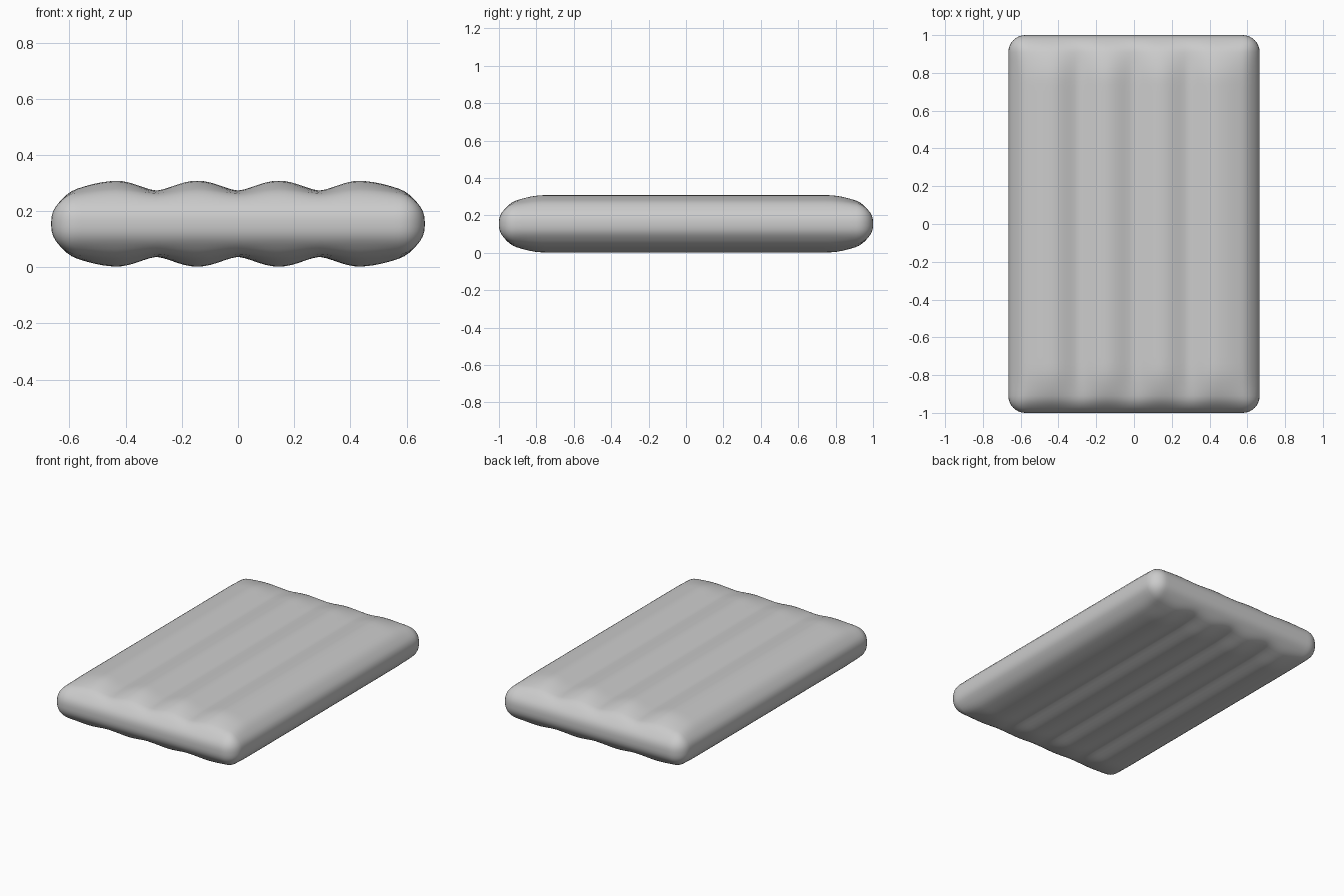
import bpy, bmesh
from math import sin, pi, radians
from mathutils import Vector

if "Cube" in bpy.data.objects:
    bpy.data.objects.remove(bpy.data.objects["Cube"], do_unlink=True)

HALF = Vector((0.665, 1.0, 0.1))   # half size of the flat cushion
MID = 0.155                        # height of the middle plane
TUBE = 0.29                        # spacing of the air tubes


def swell(edge_distance):
    """Rises from the rim to full inflation."""
    t = (edge_distance - 0.025) / 0.22
    return sin(min(max(t, 0), 1) * pi / 2)


def tube_height(x):
    """Half thickness across the four air tubes."""
    if abs(x) > 1.5 * TUBE:
        return 0.153
    return 0.118 + 0.035 * abs(sin(pi * x / TUBE)) ** 1.5


# Rounded cushion
bm = bmesh.new()
bmesh.ops.create_cube(bm, size=2)
for v in bm.verts:
    v.co = Vector(a * b for a, b in zip(v.co, HALF))
bmesh.ops.bevel(bm, geom=bm.edges[:], offset=0.09, segments=8,
                profile=0.5, affect='EDGES')

# Grid lines across the top and bottom
for axis, step, count in ((0, TUBE / 12, 23), (1, 0.035, 25)):
    for i in range(-count, count + 1):
        normal = Vector((0, 0, 0))
        normal[axis] = 1
        bmesh.ops.bisect_plane(bm, geom=bm.verts[:] + bm.edges[:] + bm.faces[:],
                               plane_co=normal * step * i, plane_no=normal)

# Inflate the tubes
for v in bm.verts:
    fade = swell(HALF.x - abs(v.co.x)) * swell(HALF.y - abs(v.co.y))
    v.co.z = MID + v.co.z * (1 + fade * (tube_height(v.co.x) / HALF.z - 1))

mesh = bpy.data.meshes.new("air_mattress")
bm.to_mesh(mesh)
bm.free()
mattress = bpy.data.objects.new("air_mattress", mesh)
bpy.context.collection.objects.link(mattress)

# Plain grey vinyl
grey = bpy.data.materials.new("grey_vinyl")
grey.use_nodes = True
colour = (0.6, 0.6, 0.6, 1)
grey.diffuse_color = colour
grey.node_tree.nodes["Principled BSDF"].inputs["Base Color"].default_value = colour
mesh.materials.append(grey)

bpy.context.view_layer.objects.active = mattress
mattress.select_set(True)
bpy.ops.object.shade_smooth_by_angle(angle=radians(60))
